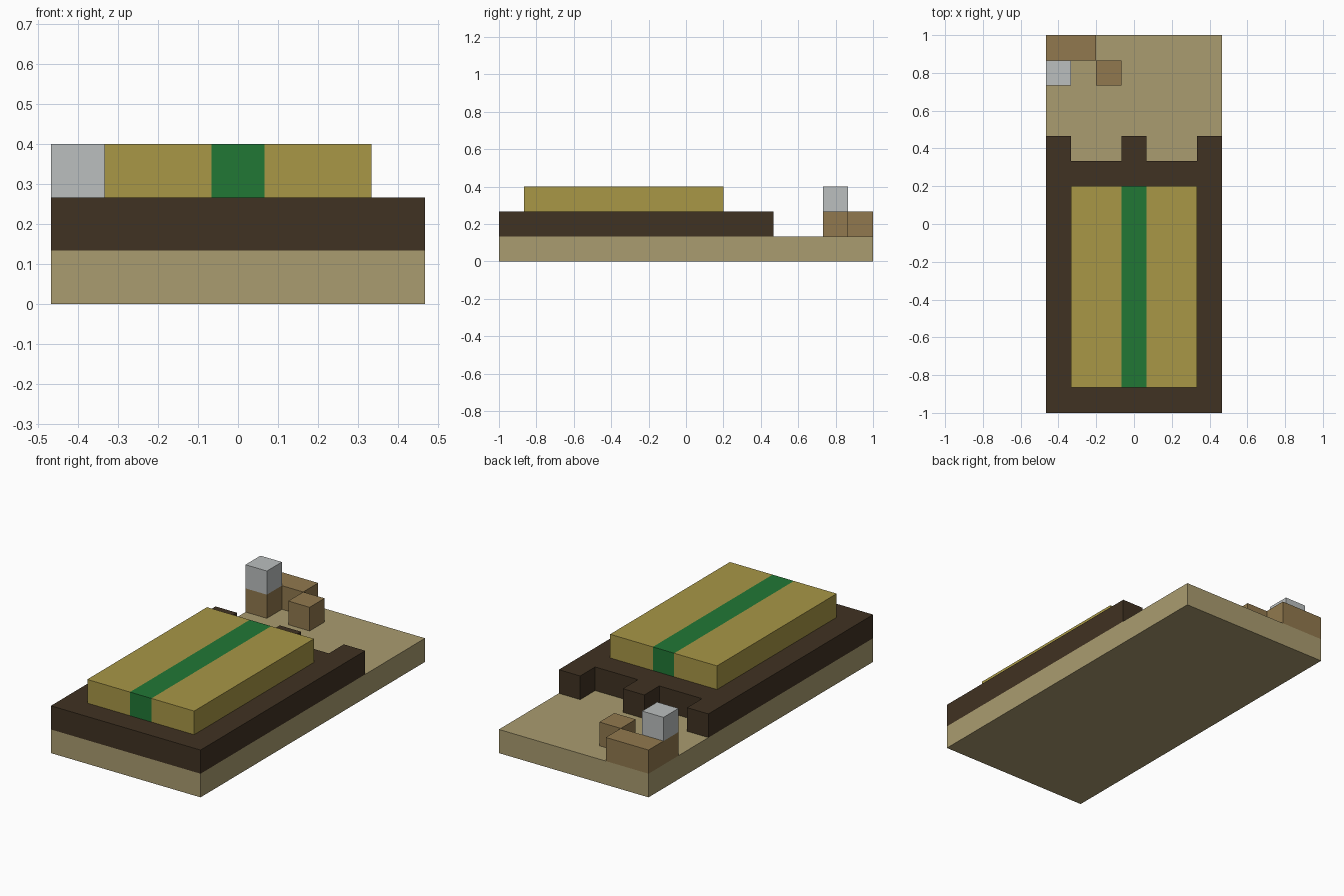
import bpy
import bmesh

# The model sits on a grid of 7 x 15 x 3 equal cells
CELL = 2 / 15
HALF_X, HALF_Y = 3.5, 7.5

old = bpy.data.objects.get("Cube")
if old:
    bpy.data.objects.remove(old, do_unlink=True)


def make_material(name, rgb):
    """Flat material from 0-255 display colour, stored as linear values."""
    def linear(c):
        c /= 255
        return c / 12.92 if c <= 0.04045 else ((c + 0.055) / 1.055) ** 2.4
    colour = [linear(c) for c in rgb] + [1.0]
    mat = bpy.data.materials.new(name)
    mat.use_nodes = True
    mat.diffuse_color = colour
    shader = next(n for n in mat.node_tree.nodes if n.type == 'BSDF_PRINCIPLED')
    shader.inputs["Base Color"].default_value = colour
    shader.inputs["Roughness"].default_value = 0.9
    return mat


def slab(name, outline, level, material):
    """Extrude a counter-clockwise cell outline by one cell at a given level."""
    bm = bmesh.new()
    verts = [bm.verts.new(((x - HALF_X) * CELL, (y - HALF_Y) * CELL, level * CELL))
             for x, y in outline]
    floor = bm.faces.new(verts)
    top = bmesh.ops.extrude_face_region(bm, geom=[floor])["geom"]
    bmesh.ops.translate(bm, vec=(0, 0, CELL),
                        verts=[v for v in top if isinstance(v, bmesh.types.BMVert)])
    bmesh.ops.recalc_face_normals(bm, faces=bm.faces)
    mesh = bpy.data.meshes.new(name)
    bm.to_mesh(mesh)
    bm.free()
    mesh.materials.append(material)
    obj = bpy.data.objects.new(name, mesh)
    bpy.context.collection.objects.link(obj)
    return obj


def rect(x0, y0, x1, y1):
    return [(x0, y0), (x1, y0), (x1, y1), (x0, y1)]


tan = make_material("tan", (170, 156, 112))
dark_brown = make_material("dark brown", (64, 50, 34))
gold = make_material("gold", (168, 151, 70))
green = make_material("green", (33, 119, 53))
brown = make_material("brown", (145, 121, 78))
grey = make_material("light grey", (187, 191, 191))

# Ground slab
slab("base", rect(0, 0, 7, 15), 0, tan)

# Dark platform with three teeth along its back edge
slab("platform", [(0, 0), (7, 0), (7, 11), (6, 11), (6, 10), (4, 10), (4, 11),
                  (3, 11), (3, 10), (1, 10), (1, 11), (0, 11)], 1, dark_brown)

# Raised top with a stripe down the middle
slab("top_right", rect(1, 1, 3, 9), 2, gold)
slab("top_stripe", rect(3, 1, 4, 9), 2, green)
slab("top_left", rect(4, 1, 6, 9), 2, gold)

# Corner bench, stool and the block resting on the bench
slab("corner_bench", [(0, 13), (1, 13), (1, 14), (2, 14), (2, 15), (0, 15)], 1, brown)
slab("stool", rect(2, 13, 3, 14), 1, brown)
slab("bench_block", rect(0, 13, 1, 14), 2, grey)
